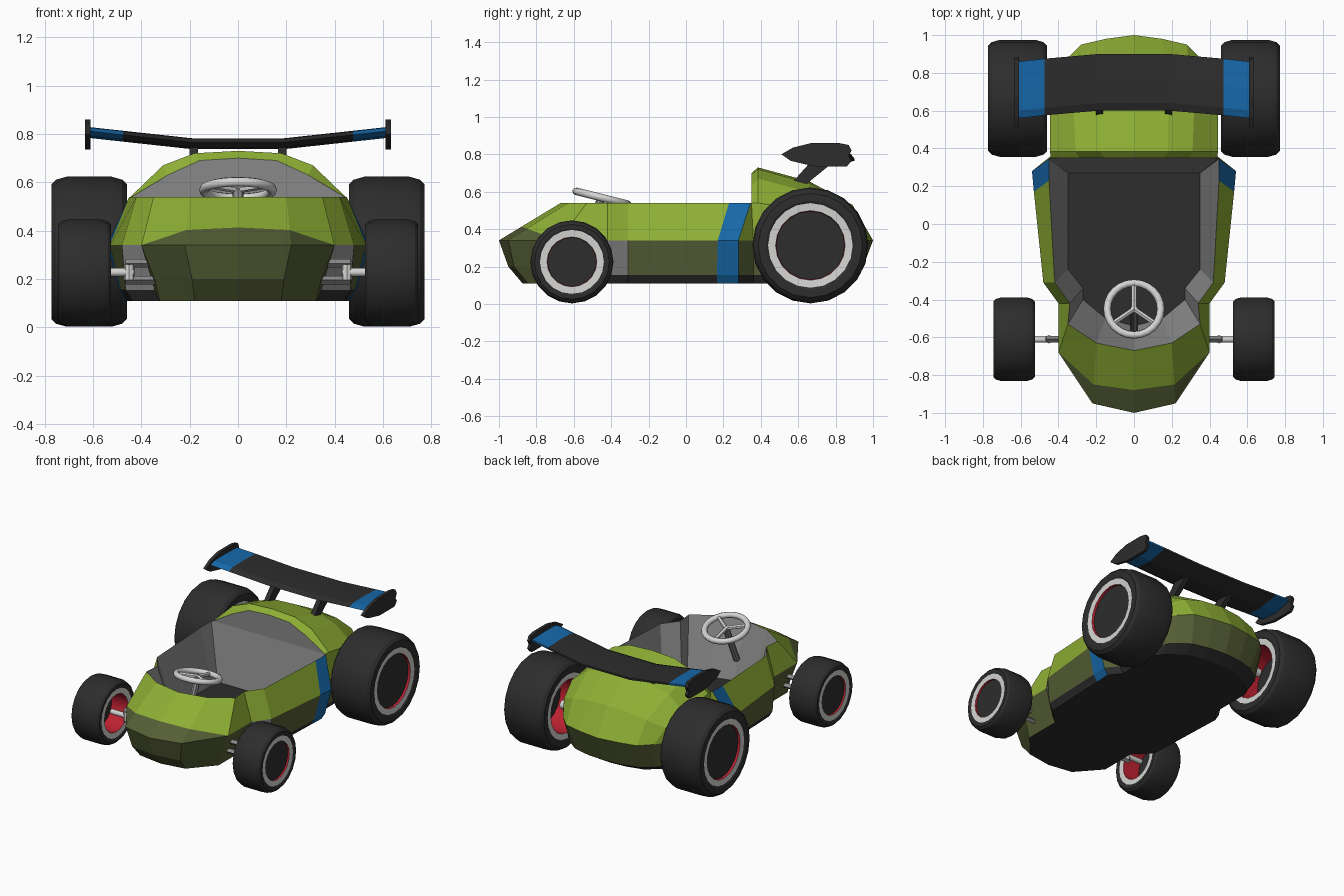
import bpy, bmesh, math
from mathutils import Vector, Matrix

if "Cube" in bpy.data.objects:
    bpy.data.objects.remove(bpy.data.objects["Cube"])

COLOURS = {
    "green paint": (0.27, 0.43, 0.035), "dark olive": (0.09, 0.112, 0.035),
    "blue stripe": (0.008, 0.14, 0.40), "black": (0.026, 0.026, 0.026),
    "grey lining": (0.25, 0.25, 0.25), "light grey": (0.66, 0.66, 0.65),
    "red": (0.5, 0.015, 0.03)}
MATS = []
for name, c in COLOURS.items():
    m = bpy.data.materials.new(name)
    m.diffuse_color = (*c, 1)
    m.use_nodes = True
    m.node_tree.nodes["Principled BSDF"].inputs["Base Color"].default_value = m.diffuse_color
    MATS.append(m)
GREEN, OLIVE, BLUE, BLACK, GREY, LIGHT, RED = range(7)


def finish(bm, name, smooth=None):
    bmesh.ops.recalc_face_normals(bm, faces=bm.faces)
    me = bpy.data.meshes.new(name)
    bm.to_mesh(me)
    bm.free()
    ob = bpy.data.objects.new(name, me)
    bpy.context.collection.objects.link(ob)
    for m in MATS:
        me.materials.append(m)
    if smooth:
        bpy.ops.object.select_all(action='DESELECT')
        ob.select_set(True)
        bpy.context.view_layer.objects.active = ob
        bpy.ops.object.shade_smooth_by_angle(angle=math.radians(smooth))
    return ob


def rod(name, a, b, r, mat, n=10):
    a, b = Vector(a), Vector(b)
    bm = bmesh.new()
    rot = (b - a).to_track_quat('Z', 'Y').to_matrix().to_4x4()
    bmesh.ops.create_cone(bm, cap_ends=True, segments=n, radius1=r, radius2=r,
                          depth=(b - a).length, matrix=Matrix.Translation((a + b) / 2) @ rot)
    for f in bm.faces:
        f.material_index = mat
    return finish(bm, name, 40)


def loft(name, rings, mats):
    """Bridge closed rings of equal length and cap both ends."""
    bm = bmesh.new()
    vs = [[bm.verts.new(p) for p in r] for r in rings]
    n = len(vs[0])
    for k in range(len(vs) - 1):
        for i in range(n):
            j = (i + 1) % n
            bm.faces.new((vs[k][i], vs[k][j], vs[k + 1][j], vs[k + 1][i])).material_index = mats[k]
    bm.faces.new(vs[0]).material_index = mats[0]
    bm.faces.new(vs[-1]).material_index = mats[-1]
    return finish(bm, name)


# Body: half outlines from nose to tail at rim, belt, low and bottom levels
rim = [(0, -.67), (.2, -.63), (.35, -.53), (.34, -.42), (.42, -.31), (.45, .23), (.45, .345)]
belt = [(0, -1), (.22, -.95), (.40, -.68), (.40, -.42), (.48, -.31), (.53, .17), (.54, .28), (.44, .36),
        (.44, .39), (.44, .66), (.41, .80), (.36, .87), (.28, .95), (.15, .98), (0, 1)]
low = [(0, -.95), (.19, -.92), (.345, -.68), (.345, -.42), (.465, -.31), (.485, .165), (.49, .28), (.42, .36),
       (.42, .39), (.42, .66), (.38, .78), (.33, .83), (.25, .89), (.13, .92), (0, .93)]
floor = [(0, -.54), (.15, -.5), (.27, -.40), (.27, -.34), (.35, -.24), (.35, .2), (.35, .27)]
# Rear deck sections, centre to edge
deck = [[(0, .35, .70), (.16, .35, .69), (.29, .35, .63), (.44, .35, .54)],
        [(0, .385, .73), (.18, .385, .72), (.31, .385, .67), (.445, .385, .54)],
        [(0, .66, .655), (.18, .66, .645), (.32, .65, .60), (.445, .65, .50)],
        [(0, .89, .53), (.16, .88, .52), (.29, .86, .49), (.40, .80, .44)],
        [(0, 1, .34), (.15, .98, .34), (.28, .95, .34), (.36, .87, .34)]]
bottom = [(x * .94, y * .92 if abs(y) > .7 else y, .11) for x, y in low]
low = [(x, y, .2 if y < -.6 else .155) for x, y in low]
belt = [(x, y, .34) for x, y in belt]
rim = [(x, y, .54) for x, y in rim]
floor = [(x, y, .16) for x, y in floor]

bm = bmesh.new()
cache = {}


def vert(p):
    k = tuple(round(c, 4) + 0.0 for c in p)
    if k not in cache:
        cache[k] = bm.verts.new(k)
    return cache[k]


def face(pts, mat):
    for s in (1, -1):
        vs = list(dict.fromkeys(vert((s * p[0], p[1], p[2])) for p in pts))
        if len(vs) > 2:
            bm.faces.new(vs).material_index = mat


def strip(a, b, mat):
    for i in range(min(len(a), len(b)) - 1):
        face((a[i], a[i + 1], b[i + 1], b[i]), mat(i))


strip(rim + [d[3] for d in deck], belt, lambda i: BLUE if i == 5 else GREEN)
strip(belt, low, lambda i: {3: GREY, 5: BLUE}.get(i, OLIVE))
strip(low, bottom, lambda i: BLUE if i == 5 else BLACK if i >= 3 else OLIVE)
face(bottom, BLACK)
for d0, d1 in zip(deck, deck[1:]):
    strip(d0, d1, lambda i: GREEN)
# Cockpit lining, back wall and floor
back_top, back_low = (0, .35, .54), (0, .27, .16)
strip(rim, floor, lambda i: GREY)
face((rim[6], deck[0][3], floor[6]), GREY)
face((deck[0][3], back_top, back_low, floor[6]), GREY)
face(deck[0] + [back_top], GREY)
face(floor + [back_low], BLACK)
# Dark lower edge of the nose
co, no = Vector((0, -.68, .34)), Vector((0, .368, 1))
nose = [f for f in bm.faces if f.material_index == GREEN and max(v.co.y for v in f.verts) < -.5]
geom = set(nose) | {e for f in nose for e in f.edges} | {v for f in nose for v in f.verts}
bmesh.ops.bisect_plane(bm, geom=list(geom), plane_co=co, plane_no=no)
for f in bm.faces:
    c = f.calc_center_median()
    if f.material_index == GREEN and c.y < -.6 and (c - co).dot(no) < 0:
        f.material_index = OLIVE
finish(bm, "body")


# Wheels: lathed profile of (axial, radius) with one colour per band
def wheel(name, side, x0, x1, y, r, ring):
    w, xc = x1 - x0, (x0 + x1) / 2
    prof = [(.42, 0, BLACK), (.42, .59, RED), (.47, .6, LIGHT), (.48, ring, BLACK), (.5, ring + .04, BLACK),
            (.5, .9, BLACK), (.44, .96, BLACK), (.3, 1, BLACK), (-.3, 1, BLACK), (-.44, .96, BLACK),
            (-.5, .9, BLACK), (-.5, ring + .04, BLACK), (-.48, ring, LIGHT), (-.47, .6, RED),
            (.1, .57, BLACK), (.1, 0, BLACK)]
    bm, n = bmesh.new(), 20
    rows = []
    for a, q, _ in prof:
        k = n if q else 1
        rows.append([bm.verts.new((side * (xc + a * w), y + r * q * math.sin(2 * math.pi * i / n),
                                   r + .003 + r * q * math.cos(2 * math.pi * i / n))) for i in range(k)])
    for k in range(len(rows) - 1):
        a, b = rows[k], rows[k + 1]
        for i in range(n):
            j = i + 1
            vs = dict.fromkeys((a[i % len(a)], a[j % len(a)], b[j % len(b)], b[i % len(b)]))
            bm.faces.new(list(vs)).material_index = prof[k][2]
    finish(bm, name, 22)


for side, tag in ((1, "right"), (-1, "left")):
    wheel("front_wheel_" + tag, side, .525, .745, -.61, .222, .77)
    wheel("rear_wheel_" + tag, side, .46, .772, .665, .31, .73)
    # Axles and suspension mounts
    rod("front_axle_" + tag, (side * .43, -.61, .228), (side * .57, -.61, .228), .018, LIGHT)
    rod("rear_axle_" + tag, (side * .36, .665, .315), (side * .51, .665, .315), .03, LIGHT)
    rod("front_mount_" + tag, (side * .45, -.61, .195), (side * .45, -.61, .26), .022, LIGHT, 8)
    for z in (.195, .265):
        rod("suspension_arm_" + tag, (side * .33, -.61, z), (side * .465, -.61, z), .018, GREY, 4)
    # Wing struts
    prof = [(.55, .63), (.63, .63), (.78, .752), (.66, .752)]
    loft("wing_strut_" + tag, [[(side * x, y, z) for y, z in prof] for x in (.165, .2)], [BLACK])
    # Wing end plates
    prof = [(.51, .80), (.56, .765), (.69, .735), (.86, .735), (.885, .765), (.87, .79),
            (.885, .82), (.87, .85), (.82, .86), (.67, .86), (.57, .835)]
    loft("wing_end_plate_" + tag, [[(side * x, y, z) for y, z in prof] for x in (.61, .632)], [BLACK])

# Rear wing: section swept across stations (x, y shift, z), blue near the tips
section = [(.60, .765), (.64, .745), (.76, .737), (.90, .765), (.90, .778), (.76, .782), (.64, .78)]
stations = [(-.612, -.04, .046), (-.475, -.025, .031), (-.19, 0, 0), (.19, 0, 0), (.475, -.025, .031), (.612, -.04, .046)]
loft("rear_wing", [[(x, y + dy, z + dz) for y, z in section] for x, dy, dz in stations],
     [BLUE, BLACK, BLACK, BLACK, BLUE])

# Steering wheel with three spokes and a column
hub, tilt = Vector((0, -.45, .568)), Matrix.Rotation(math.radians(-14), 3, 'X')
bpy.ops.mesh.primitive_torus_add(major_segments=24, minor_segments=8, major_radius=.142, minor_radius=.02,
                                 location=hub, rotation=(math.radians(-14), 0, 0))
ring = bpy.context.object
ring.name = "steering_wheel"
ring.data.materials.append(MATS[LIGHT])
bpy.ops.object.shade_smooth_by_angle(angle=math.radians(50))
for deg in (90, 215, 325):
    a = math.radians(deg)
    rod("steering_spoke", hub, hub + tilt @ Vector((math.cos(a) * .14, math.sin(a) * .14, 0)), .014, LIGHT, 6)
rod("steering_column", hub, (0, -.57, .30), .022, GREY, 8)
